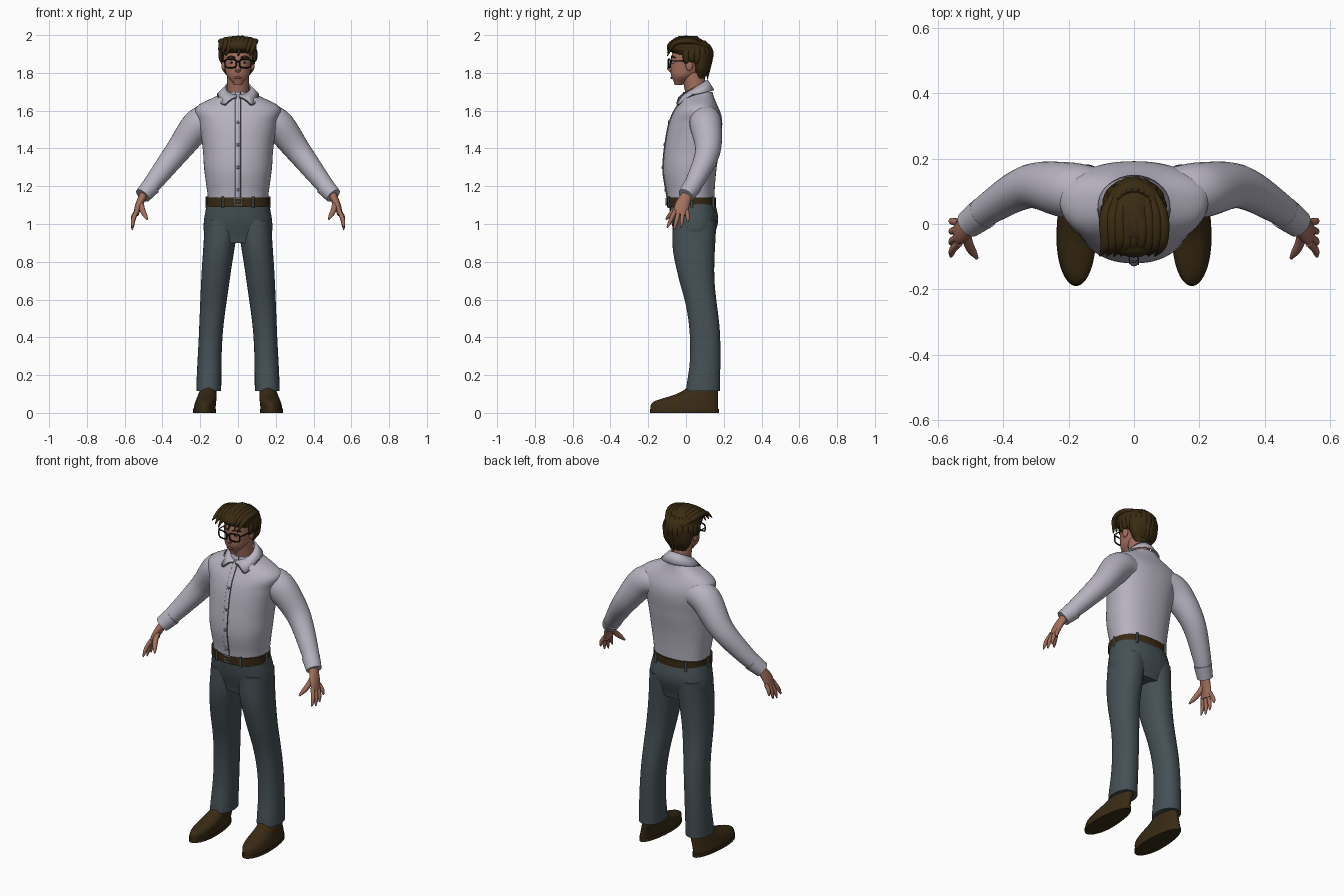
import bpy, bmesh
from math import sin, cos, pi, tau, copysign, radians
from mathutils import Vector, Matrix

old = bpy.data.objects.get("Cube")
if old:
    bpy.data.objects.remove(old, do_unlink=True)


def material(name, red, green, blue):
    mat = bpy.data.materials.new(name)
    mat.use_nodes = True
    colour = (red, green, blue, 1)
    mat.diffuse_color = colour
    mat.node_tree.nodes["Principled BSDF"].inputs["Base Color"].default_value = colour
    return mat


SKIN = material("skin", .37, .16, .11)
LIP = material("lip", .27, .09, .07)
HAIR = material("hair brown", .042, .024, .006)
SHIRT = material("shirt lilac grey", .47, .45, .53)
SEAM = material("seam grey", .16, .15, .18)
CLOTH = material("trouser slate", .06, .08, .09)
LEATHER = material("leather brown", .04, .023, .007)
BLACK = material("frame black", .006, .006, .006)
METAL = material("buckle metal", .4, .4, .4)
WHITE = material("eye white", .6, .6, .6)


def place(name, data, mat, mirror):
    data.materials.append(mat)
    obj = bpy.data.objects.new(name, data)
    bpy.context.scene.collection.objects.link(obj)
    if mirror:
        obj.modifiers.new("Mirror", 'MIRROR')
    return obj


def finish(name, bm, mat, mirror=False, sharp=55):
    bmesh.ops.recalc_face_normals(bm, faces=bm.faces)
    mesh = bpy.data.meshes.new(name)
    bm.to_mesh(mesh)
    bm.free()
    mesh.shade_smooth()
    mesh.set_sharp_from_angle(angle=radians(sharp))
    return place(name, mesh, mat, mirror)


def sample(values, t):
    """Smooth curve through evenly spaced values, t from 0 to 1."""
    last = len(values) - 1
    if last == 0:
        return values[0]
    i = min(int(t * last), last - 1)
    f = t * last - i
    a, b, c, d = (values[min(max(i + k, 0), last)] for k in (-1, 0, 1, 2))
    return b + f / 2 * (c - a + f * (2 * a - 5 * b + 4 * c - d + f * (3 * (b - c) + d - a)))


def bridge(name, rings, mat, mirror):
    bm = bmesh.new()
    loops = [[bm.verts.new(point) for point in ring] for ring in rings]
    for lower, upper in zip(loops, loops[1:]):
        for i in range(len(lower)):
            bm.faces.new((lower[i - 1], lower[i], upper[i], upper[i - 1]))
    bm.faces.new(loops[0])
    bm.faces.new(loops[-1])
    return finish(name, bm, mat, mirror)


def power(value, exponent):
    return copysign(abs(value) ** exponent, value)


def stack(name, mat, bottom, top, width, front, back, centre=(0,), mirror=False,
          widest=.5, square=1, sides=40, steps=28):
    """Level rounded sections whose half width, front and back vary with height."""
    rings = []
    for level in range(steps + 1):
        t = level / steps
        near, far = sample(front, t), sample(back, t)
        middle = near + (far - near) * widest
        ring = []
        for i in range(sides):
            angle = tau * i / sides
            across, along = power(cos(angle), square), power(sin(angle), square)
            reach = far - middle if along > 0 else middle - near
            ring.append((sample(centre, t) + sample(width, t) * across,
                         middle + reach * along, bottom + (top - bottom) * t))
        rings.append(ring)
    return bridge(name, rings, mat, mirror)


def tube(name, mat, path, radius, flat=(1,), mirror=False, ref=(0, 1, 0), sides=16):
    """Oval sections along a path, wide along ref and flattened across it."""
    steps = 6 * (len(path) - 1)
    points = [Vector([sample(axis, k / steps) for axis in zip(*path)]) for k in range(steps + 1)]
    rings = []
    for k, point in enumerate(points):
        ahead = (points[min(k + 1, steps)] - points[max(k - 1, 0)]).normalized()
        wide = Vector(ref)
        wide = (wide - ahead * wide.dot(ahead)).normalized()
        thin = ahead.cross(wide) * sample(flat, k / steps)
        size = sample(radius, k / steps)
        rings.append([point + size * (wide * cos(tau * i / sides) + thin * sin(tau * i / sides))
                      for i in range(sides)])
    return bridge(name, rings, mat, mirror)


def ball(name, mat, place_at, size, mirror=False):
    bm = bmesh.new()
    shape = Matrix.Translation(place_at) @ Matrix.Diagonal((*size, 1))
    bmesh.ops.create_uvsphere(bm, u_segments=20, v_segments=12, radius=1, matrix=shape)
    return finish(name, bm, mat, mirror)


def wire(name, mat, points, thickness, closed=False, mirror=False):
    curve = bpy.data.curves.new(name, 'CURVE')
    curve.dimensions = '3D'
    curve.bevel_depth = thickness
    curve.bevel_resolution = 2
    curve.use_fill_caps = True
    spline = curve.splines.new('POLY')
    spline.points.add(len(points) - 1)
    for target, point in zip(spline.points, points):
        target.co = (*point, 1)
    spline.use_cyclic_u = closed
    return place(name, curve, mat, mirror)


# Shoes
stack("shoe_sole", LEATHER, 0, .02, width=(.06,), front=(-.19,), back=(.175,), centre=(.177,),
      mirror=True, widest=.4, steps=1)
stack("shoe_upper", LEATHER, .02, .14, width=(.058, .055, .048, .04), front=(-.188, -.17, -.05, .01),
      back=(.17,), centre=(.177, .155), mirror=True, widest=.4)

# Trousers
stack("trouser_leg", CLOTH, .115, 1.02, width=(.066, .063, .076, .088), centre=(.155, .144, .118, .088),
      front=(0, .02, .02, 0, -.04, -.07, -.07), back=(.18, .18, .15, .16), mirror=True, square=.9)
stack("trouser_hips", CLOTH, .9, 1.14, width=(.15, .18, .18, .17, .16), front=(-.05, -.08, -.09),
      back=(.14, .17, .15), square=.85, sides=48)

# Belt, loops and buckle
stack("belt", LEATHER, 1.09, 1.14, width=(.166,), front=(-.1,), back=(.158,), square=.85, sides=48, steps=1)
for part, x, y in (("front", .08, -.09), ("side", .166, .03), ("back", .1, .145)):
    wire("belt_loop_" + part, CLOTH, [(x, y, 1.085), (x, y, 1.145)], .007, mirror=True)
frame = [(x, -.104, z) for x, z in ((-.02, 1.1), (.02, 1.1), (.02, 1.135), (-.02, 1.135))]
wire("buckle", METAL, frame, .004, closed=True)
wire("buckle_pin", METAL, [(-.02, -.105, 1.117), (.01, -.105, 1.117)], .003)

# Shirt with front strip and buttons
hem, yoke = 1.14, 1.7
chest = (-.1, -.12, -.11, -.08, -.01)
stack("shirt_body", SHIRT, hem, yoke, width=(.16, .17, .18, .185, .195, .21, .22, .08), front=chest,
      back=(.15, .16, .18, .19, .14), widest=.58, square=.9, sides=64, steps=42)
for name, mat, middle, half, lift in (("placket", SHIRT, 0, .015, .004), ("placket_seam", SEAM, .013, .002, .005)):
    stack(name, mat, hem, yoke, width=(half,), front=[y - lift for y in chest],
          back=[y + .01 for y in chest], centre=(middle,), square=.4, sides=16)
for i in range(4):
    z = 1.18 + .12 * i
    ball(f"button_{i}", SEAM, (0, sample(chest, (z - hem) / (yoke - hem)) - .005, z), (.009, .004, .009))

# Sleeves and cuffs
tube("sleeve", SHIRT, [(.12, .1, 1.55), (.205, .104, 1.53), (.32, .115, 1.385), (.44, .05, 1.23), (.5, 0, 1.155)],
     radius=(.075, .085, .067, .05, .04), mirror=True, sides=28)
tube("cuff", SHIRT, [(.46, .034, 1.2), (.505, 0, 1.15)], radius=(.05, .043), mirror=True, sides=28)

# Collar: a standing ring folded out to two front points
bm = bmesh.new()
upper, lower = [], []
for i in range(25):
    angle = .08 + (pi - .08) * i / 24
    s, c = sin(angle), cos(angle)
    droop = max(0, sin(2 * angle)) ** 3
    upper.append((.067 * s, .045 - .07 * c, 1.725 - .04 * c))
    lower.append((.11 * s, .055 - .095 * c - .03 * droop, 1.69 - .02 * c - .045 * droop))
pairs = [(bm.verts.new(a), bm.verts.new(b)) for a, b in zip(upper, lower)]
for (a, b), (c, d) in zip(pairs, pairs[1:]):
    bm.faces.new((a, b, d, c))
collar = finish("collar", bm, SHIRT, mirror=True, sharp=180)
collar.modifiers.new("Thickness", 'SOLIDIFY').thickness = .007
wire("collar_edge", SEAM, lower[:12], .003, mirror=True)

# Hands
tube("palm", SKIN, [(.494, .01, 1.165), (.525, -.02, 1.1), (.54, -.03, 1.05)],
     radius=(.027, .038, .036), flat=(.8, .5, .4), mirror=True)


def finger(name, base, tip, thick):
    base, tip = Vector(base), Vector(tip)
    bend = base.lerp(tip, .5) + Vector((.007, 0, 0))
    tube(name, SKIN, [base, bend, tip], radius=(thick, thick * .95, thick * .85, thick * .3), mirror=True, sides=10,
         ref=(1, 0, 0))


for i, name in enumerate(("index", "middle", "ring", "little")):
    finger(name + "_finger", (.535, .021 * i - .058, 1.07), (.56, .037 * i - .1, .97 + .01 * (i - 1) ** 2), .012)
finger("thumb", (.515, -.025, 1.115), (.48, -.105, 1.025), .016)

# Neck, head and features
tube("neck", SKIN, [(0, .062, 1.66), (0, .035, 1.8)], radius=(.058,), sides=24)
stack("head", SKIN, 1.735, 1.97, width=(.02, .058, .07, .077, .074, .045), front=(-.06, -.08, -.08, -.07, -.03),
      back=(-.02, .09, .12, .08), square=.92)
stack("nose", SKIN, 1.797, 1.872, width=(.01, .017, .01, .008, .006), front=(-.08, -.1, -.09, -.08),
      back=(-.06,), widest=.7, sides=16)
ball("ear", SKIN, (.077, .018, 1.842), (.011, .02, .032), mirror=True)
ball("eye", WHITE, (.034, -.068, 1.855), (.014, .007, .007), mirror=True)
ball("pupil", BLACK, (.034, -.074, 1.855), (.005, .003, .005), mirror=True)
ball("lips", LIP, (0, -.078, 1.774), (.021, .005, .006))
tube("eyebrow", HAIR, [(.014, -.077, 1.88), (.038, -.072, 1.886), (.06, -.054, 1.88)],
     radius=(.004, .005, .002), mirror=True, sides=8, ref=(0, 0, 1))

# Glasses
rim = []
for i in range(24):
    angle = tau * i / 24
    x = .039 + .03 * power(cos(angle), .5)
    rim.append((x, 2.4 * x * x - .094, 1.85 + .022 * power(sin(angle), .5)))
wire("glasses_rim", BLACK, rim, .004, closed=True, mirror=True)
wire("glasses_bridge", BLACK, [(-.01, -.094, 1.86), (.01, -.094, 1.86)], .004)
wire("glasses_temple", BLACK, [(.068, -.083, 1.864), (.08, -.07, 1.864), (.083, .03, 1.86)], .003, mirror=True)

# Hair mass
stack("hair_back", HAIR, 1.77, 1.9, width=(.05, .08, .09, .095), front=(.05, .03, 0), back=(.1, .13, .14))
stack("hair_crown", HAIR, 1.895, 1.995, width=(.096, .098, .09, .03), front=(-.06, -.1, -.09, -.04),
      back=(.14, .13, .06))

# Locks swept forward over the top
for i in range(9):
    x = .021 * (i - 4)
    drop = 2 * x * x
    path = [(x * .6, .12, 1.945 - drop), (x, .03, 1.98 - drop), (x, -.06, 1.97 - drop),
            (x - .02, -.098, 1.92 - .015 * (i % 3))]
    tube(f"top_lock_{i}", HAIR, path, radius=(.006, .02, .018, .003), flat=(.75,), ref=(1, 0, 0), sides=10)

# Locks down the sides and back
for i in range(13):
    angle = pi * (i - 1) / 10.5
    s, c = sin(angle), cos(angle)
    levels = (1.97, 1.92, 1.87, 1.765 + .08 * c * c + .01 * (i % 2))
    path = [(r * c, .03 + r * 1.13 * s, z) for r, z in zip((.06, .09, .09, .073), levels)]
    tube(f"back_lock_{i}", HAIR, path, radius=(.008, .018, .017, .004), flat=(.6,), ref=(-s, c, 0), sides=10)
